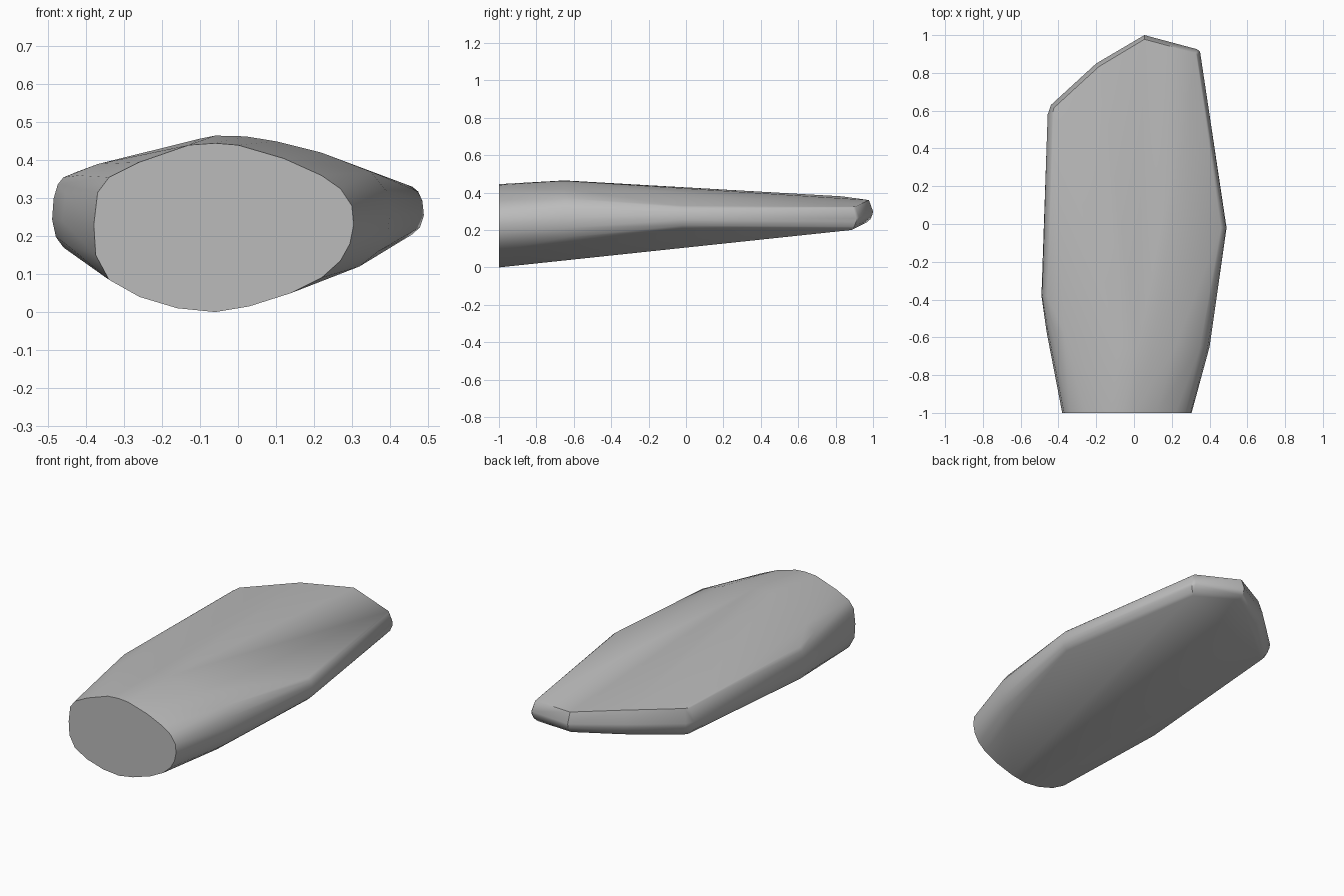
import bpy
import bmesh
import math

cube = bpy.data.objects.get("Cube")
if cube:
    bpy.data.objects.remove(cube, do_unlink=True)

# One plain grey material
grey = bpy.data.materials.new("plain grey")
grey.use_nodes = True
colour = (0.5, 0.5, 0.5, 1.0)
grey.diffuse_color = colour
grey.node_tree.nodes["Principled BSDF"].inputs["Base Color"].default_value = colour

bm = bmesh.new()


def section(y, outline):
    """Cross-section across the body; outline is x, z in hundredths."""
    for x, z in outline:
        bm.verts.new((x / 100, y, z / 100))


def rim(x, y, out, bottom, top, profile):
    """Upright edge profile; each step is a height fraction and an inset."""
    angle = math.radians(out)
    for height, inset in profile:
        bm.verts.new((x - inset * math.cos(angle),
                      y - inset * math.sin(angle),
                      bottom + (top - bottom) * height))


rounded = [(0, 0.03), (0.15, 0.01), (0.4, 0), (0.7, 0.004), (0.9, 0.015), (1, 0.03)]
crisp_top = [(0, 0.035), (0.15, 0.014), (0.35, 0.003), (0.5, 0), (1, 0.022)]

# Flat front end
section(-1, [(-6, 44.5), (-13, 44), (-26, 39.5), (-34, 35.5), (-37, 31.5),
             (-38, 23), (-37.5, 15), (-34, 8.5), (-26, 4), (-16, 1), (-6, 0),
             (3, 1.5), (14, 5), (22, 9), (27, 13.5), (29.5, 18), (30.5, 23),
             (30, 28), (27, 32.5), (22, 36), (12, 40.5), (0, 44)])

# Fullest part of the crown and right shoulder
section(-0.65, [(32, 12), (37, 16), (39.5, 21), (40, 26), (39, 32), (35, 37),
                (22, 42), (10, 45), (2, 46.3), (-6, 46.5), (-10, 45.7)])

# Left shoulder
section(-0.57, [(-37, 39), (-42, 36), (-45.5, 31), (-46.3, 24), (-45.5, 18), (-43, 15)])

# Side edges
rim(-0.49, -0.38, 180, 0.17, 0.355, rounded)
rim(0.49, -0.02, 0, 0.205, 0.33, rounded)

# Back edge, from the right corner round to the left one
rim(0.35, 0.91, 45, 0.20, 0.32, crisp_top)
rim(0.335, 0.925, 70, 0.21, 0.325, crisp_top)
rim(0.055, 1.0, 90, 0.24, 0.36, crisp_top)
rim(-0.2, 0.85, 130, 0.235, 0.38, crisp_top)
rim(-0.44, 0.63, 140, 0.215, 0.37, crisp_top)
rim(-0.457, 0.58, 175, 0.21, 0.365, crisp_top)

# Stretch a tight skin over the sections
hull = bmesh.ops.convex_hull(bm, input=bm.verts[:])
spare = {v for v in hull["geom_interior"] + hull["geom_unused"]
         if isinstance(v, bmesh.types.BMVert)}
bmesh.ops.delete(bm, geom=list(spare), context="VERTS")
bmesh.ops.dissolve_limit(bm, angle_limit=math.radians(1),
                         verts=bm.verts[:], edges=bm.edges[:])
bmesh.ops.recalc_face_normals(bm, faces=bm.faces[:])

mesh = bpy.data.meshes.new("body")
bm.to_mesh(mesh)
bm.free()
mesh.materials.append(grey)
body = bpy.data.objects.new("body", mesh)
bpy.context.collection.objects.link(body)

# Smooth skin with crisp ends
bpy.ops.object.select_all(action="DESELECT")
body.select_set(True)
bpy.context.view_layer.objects.active = body
bpy.ops.object.shade_smooth_by_angle(angle=math.radians(35))
